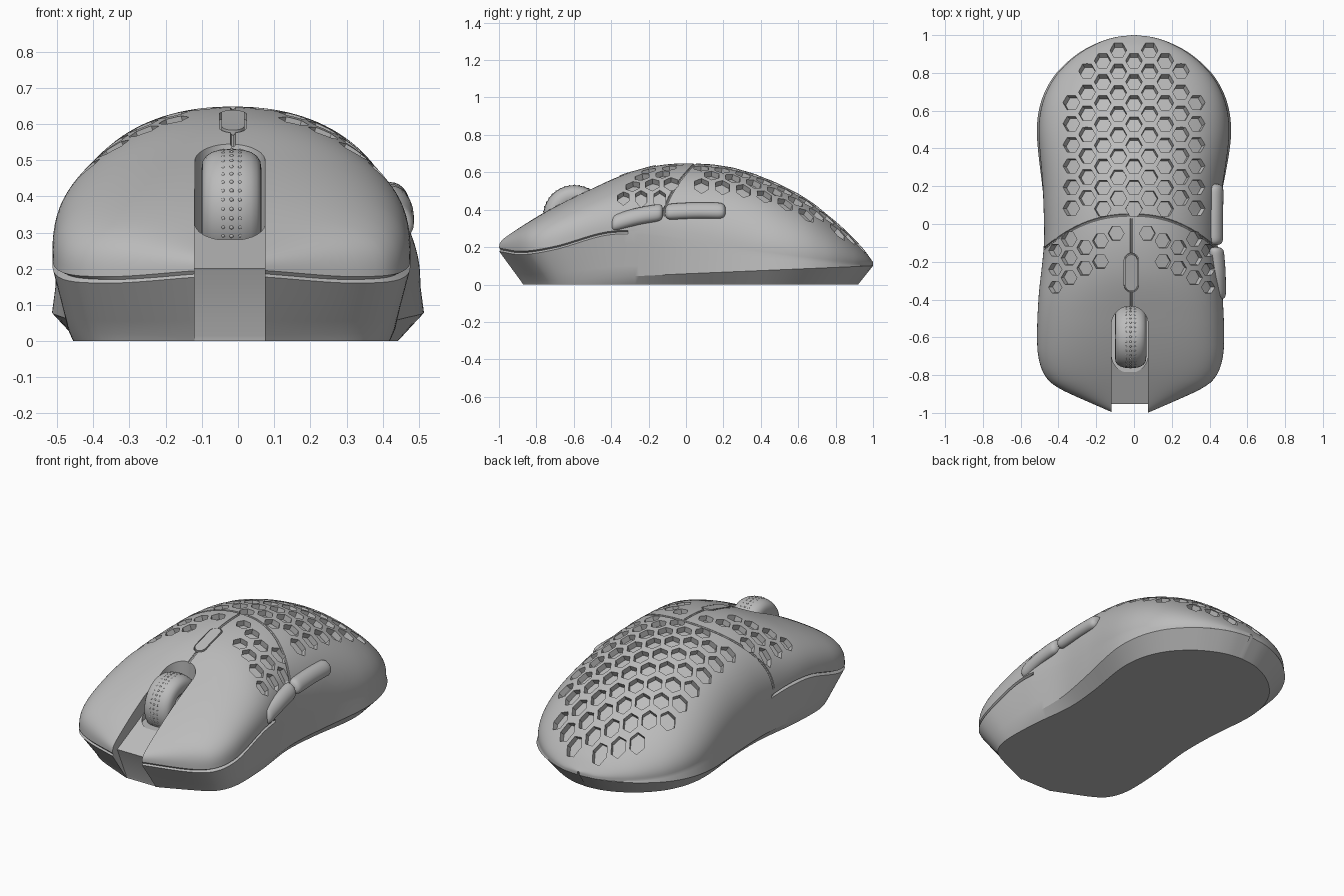
import bpy, bmesh, math
from mathutils import Vector

if "Cube" in bpy.data.objects:
    bpy.data.objects.remove(bpy.data.objects["Cube"])

grey = bpy.data.materials.new("shell_grey")
grey.use_nodes = True
grey.diffuse_color = (0.5, 0.5, 0.5, 1)
grey.node_tree.nodes["Principled BSDF"].inputs["Base Color"].default_value = (0.5, 0.5, 0.5, 1)

# Shape curves along the length: (y, value)
TOP = [(-1, .235), (-.75, .39), (-.5, .515), (-.25, .615), (0, .648),
       (.29, .615), (.61, .48), (.82, .32), (.94, .2), (1, .12)]
WIDTH = [(-1, .09), (-.95, .205), (-.9, .318), (-.87, .378), (-.83, .433), (-.76, .474), (-.65, .494),
         (-.4, .488), (-.1, .46), (.15, .474), (.4, .508), (.5, .514), (.6, .504), (.7, .472),
         (.8, .41), (.9, .3), (.96, .19), (.99, .095), (1, .008)]
RIM = [(-1, .195), (-.88, .178), (-.7, .205), (-.4, .285), (-.1, .27), (.3, .2), (.6, .16), (1, .11)]


def smooth(a, b, x):
    t = min(1, max(0, (x - a) / (b - a)))
    return t * t * (3 - 2 * t)


def sample(table, x):
    """Smooth cubic through the table's points."""
    n = len(table)
    x = min(table[-1][0], max(table[0][0], x))
    i = max(k for k in range(n - 1) if table[k][0] <= x)

    def slope(k):
        (x0, y0), (x1, y1) = table[max(k - 1, 0)], table[min(k + 1, n - 1)]
        return (y1 - y0) / (x1 - x0)
    (x0, y0), (x1, y1) = table[i], table[i + 1]
    d = x1 - x0
    t = (x - x0) / d
    s = t * t * (3 - 2 * t)
    return (y0 + (y1 - y0) * s + d * slope(i) * t * (1 - t) ** 2
            - d * slope(i + 1) * t * t * (1 - t))


def centre(y):
    return -.018 * (1 - smooth(-.2, .5, y))


def power(y):
    return 2.9 - .7 * smooth(-.85, -.2, y) - .25 * smooth(0, .6, y)


def dome(y, a):
    """Point on the upper shell; a runs 0..pi from the left rim to the right rim."""
    e = 2 / power(y)
    c, r = math.cos(a), sample(RIM, y)
    x = math.copysign(abs(c) ** e, c) * sample(WIDTH, y) * (1 - .02 * smooth(0, .5, y))
    return Vector((centre(y) + x, y, r + (sample(TOP, y) - r) * abs(math.sin(a)) ** e))


def surf(x, y):
    p = power(y)
    u = min(.985, abs(x - centre(y)) / (sample(WIDTH, y) * (1 - .02 * smooth(0, .5, y))))
    r = sample(RIM, y)
    return Vector((x, y, r + (sample(TOP, y) - r) * (1 - u ** p) ** (1 / p)))


def normal(x, y):
    h = .01
    return (surf(x + h, y) - surf(x - h, y)).cross(surf(x, y + h) - surf(x, y - h)).normalized()


def finish(bm, name, angle=35):
    bmesh.ops.recalc_face_normals(bm, faces=bm.faces)
    me = bpy.data.meshes.new(name)
    bm.to_mesh(me)
    bm.free()
    ob = bpy.data.objects.new(name, me)
    bpy.context.collection.objects.link(ob)
    me.materials.append(grey)
    shade(ob, angle)
    return ob


def shade(ob, angle):
    bpy.ops.object.select_all(action='DESELECT')
    ob.select_set(True)
    bpy.context.view_layer.objects.active = ob
    bpy.ops.object.shade_smooth_by_angle(angle=math.radians(angle))


def loft(bm, rings, closed=False):
    """Skin a list of closed rings; cap the ends unless the list itself is closed."""
    rows = [[bm.verts.new(p) for p in ring] for ring in rings]
    n = len(rows[0])
    for a, b in zip(rows, rows[1:] + (rows[:1] if closed else [])):
        for i in range(n):
            bm.faces.new((a[i], a[(i + 1) % n], b[(i + 1) % n], b[i]))
    if not closed:
        bm.faces.new(rows[0])
        bm.faces.new(rows[-1])


def plug(bm, outline, depth, rise):
    """Prism that follows the shell, between depth below it and rise above it."""
    cx, cy = (sum(p[k] for p in outline) / len(outline) for k in (0, 1))
    n = normal(cx, cy)
    pts = [surf(x, y) for x, y in outline]
    loft(bm, [[p - n * depth for p in pts], [p + n * rise for p in pts]])


def pill(cx, cy, hw, hl, n=24):
    """Rounded slot outline."""
    out = []
    for i in range(n):
        a = 2 * math.pi * (i + .5) / n
        out.append((cx + hw * math.cos(a),
                    cy + hw * math.sin(a) + math.copysign(hl - hw, math.sin(a))))
    return out


# Body: lofted sections with base, chamfer, side wall, seam notch and dome
def section(s):
    w, c, r = sample(WIDTH, s), centre(s), sample(RIM, s)
    back = smooth(-.7, .3, s)
    low = .015 + .0425 * (s + 1)
    wc, yc = w * (.91 + .09 * back), s * (.885 if s < 0 else 1)
    we = w * (1 - .02 * smooth(0, .5, s))
    edge = max(low + .001, r - .018)

    def half(sign, seam_end):
        notch = min(.018, w * .3) * (1 - smooth(seam_end - .04, seam_end, s))
        pts = [(w * (.885 - .025 * back), s * (.877 if s < 0 else .92), 0)]
        pts += [(wc + (we - wc) * t, yc + (s - yc) * t, low + (edge - low) * t)
                for t in (0, .25, .5, .75, 1)]
        pts.append((we - notch, s, max(low + .002, r - .008)))
        return [Vector((c + sign * x, y, z)) for x, y, z in pts]
    return half(1, -.3) + [dome(s, math.pi * i / 64) for i in range(65)] + half(-1, -.11)[::-1]


bm = bmesh.new()
loft(bm, [section(-math.cos(math.pi * i / 110)) for i in range(111)])
body = finish(bm, "body")

# Honeycomb pits, rear field and the two front clusters
DX, PITCH = .083, .112
FRONT = {1: [-.05], 2: [-.09, -.2], 3: [-.125, -.235], 4: [-.08, -.18, -.285], 5: [-.14, -.24, -.335]}
cells = []
for k in range(-4, 5):
    first = .92 - .055 * (abs(k) - 1) if k else .865
    start, count = (first - PITCH, 6) if abs(k) == 4 else (first, 8 - (abs(k) == 3))
    cells += [(k * DX, start - PITCH * j, .044) for j in range(count)]
for k, ys in FRONT.items():
    for sign in (-1, 1):
        cells += [(sign * k * (DX - (.002 if k == 5 else 0)) - .012, y, .042 if k < 5 else .035) for y in ys]
bm = bmesh.new()
for x, y, r in cells:
    plug(bm, [(x + r * math.cos(i * math.pi / 3), y + r * math.sin(i * math.pi / 3))
              for i in range(6)], .032, .04)
bmesh.ops.triangulate(bm, faces=[f for f in bm.faces if len(f.verts) > 4])
cutters = [finish(bm, "honeycomb_cutter")]


def groove(name, pts, r=.007):
    """Round tube along a path on the shell."""
    bm = bmesh.new()
    rings = []
    for i, p in enumerate(pts):
        d = (pts[min(i + 1, len(pts) - 1)] - pts[max(i - 1, 0)]).normalized()
        u = d.cross(Vector((.3, .5, .8)) if abs(d.z) < .75 else Vector((1, 0, 0))).normalized()
        v = d.cross(u)
        rings.append([p + r * (u * math.cos(a) + v * math.sin(a))
                      for a in (j * math.pi / 4 for j in range(8))])
    loft(bm, rings)
    cutters.append(finish(bm, name))


# Seams between the buttons and the palm shell
arc = [math.pi * (.07 + .91 * i / 48) for i in range(49)]
groove("cross_seam_cutter", [dome(.048 - .18 * math.cos(a) ** 2, a) for a in arc])
groove("centre_seam_cutter", [surf(-.014, .03 - .47 * i / 24) for i in range(25)])

# Pit for the small top button, wheel well and front channel
bm = bmesh.new()
plug(bm, pill(-.014, -.258, .038, .104), .02, .04)
cutters.append(finish(bm, "top_button_cutter"))
bm = bmesh.new()
well = pill(-.022, -.612, .097, .177, 32)
loft(bm, [[(x, y, z) for x, y in well] for z in (.28, .8)])
cutters.append(finish(bm, "wheel_well_cutter"))
bm = bmesh.new()
channel = [(-1.2, -.05), (-.86, -.05), (-.868, .015), (-.952, .2), (-.69, .325), (-.69, .8), (-1.2, .8)]
loft(bm, [[(x, y, z) for y, z in channel] for x in (-.12, .075)])
cutters.append(finish(bm, "front_channel_cutter"))

for cutter in cutters:
    bpy.context.view_layer.objects.active = body
    mod = body.modifiers.new(cutter.name, 'BOOLEAN')
    mod.operation, mod.solver, mod.object = 'DIFFERENCE', 'EXACT', cutter
    bpy.ops.object.modifier_apply(modifier=mod.name)
    bpy.data.objects.remove(cutter)
shade(body, 28)

# Small top button
bm = bmesh.new()
plug(bm, pill(-.014, -.258, .032, .097), .025, .004)
finish(bm, "top_button")

# Scroll wheel: rounded tyre with rows of nubs
WHEEL = Vector((-.018, -.597, .365))
bm = bmesh.new()
rings = []
for i in range(64):
    a = 2 * math.pi * i / 64
    out = Vector((0, math.cos(a), math.sin(a)))
    ring = []
    for j in range(20):
        b = 2 * math.pi * j / 20
        cx, cr = (math.copysign(abs(f) ** .8, f) for f in (math.cos(b), math.sin(b)))
        ring.append(WHEEL + Vector((.083 * cx, 0, 0)) + out * (.11 + .056 * cr))
    rings.append(ring)
loft(bm, rings, closed=True)
for i in range(40):
    a = 2 * math.pi * i / 40
    out = Vector((0, math.cos(a), math.sin(a)))
    for j in range(-2, 3):
        made = bmesh.ops.create_icosphere(bm, subdivisions=1, radius=.007)
        spot = WHEEL + Vector((.023 * j, 0, 0)) + out * (.163 - .0027 * j * j)
        bmesh.ops.translate(bm, verts=made["verts"], vec=spot)
finish(bm, "scroll_wheel", 60)


# Side buttons: flattened rounded bars along the left wall
def side_button(name, path, thick, tall):
    bm = bmesh.new()
    rings, n = [], 28
    for i in range(n + 1):
        t = .5 - .5 * math.cos(math.pi * (.03 + .94 * i / n))
        y, x, z = (sample([(0, path[0][k]), (.5, path[1][k]), (1, path[2][k])], t) for k in range(3))
        f = (1 - abs(2 * t - 1) ** 14) ** .5
        rings.append([(x + thick * f * math.cos(a), y, z + tall * f * math.sin(a) - .25 * thick * math.cos(a))
                      for a in (2 * math.pi * j / 20 for j in range(20))])
    loft(bm, rings)
    finish(bm, name, 50)


side_button("front_side_button", [(-.4, .447, .325), (-.26, .445, .364), (-.122, .435, .388)], .04, .045)
side_button("rear_side_button", [(-.112, .432, .388), (.05, .432, .396), (.212, .434, .394)], .04, .042)
